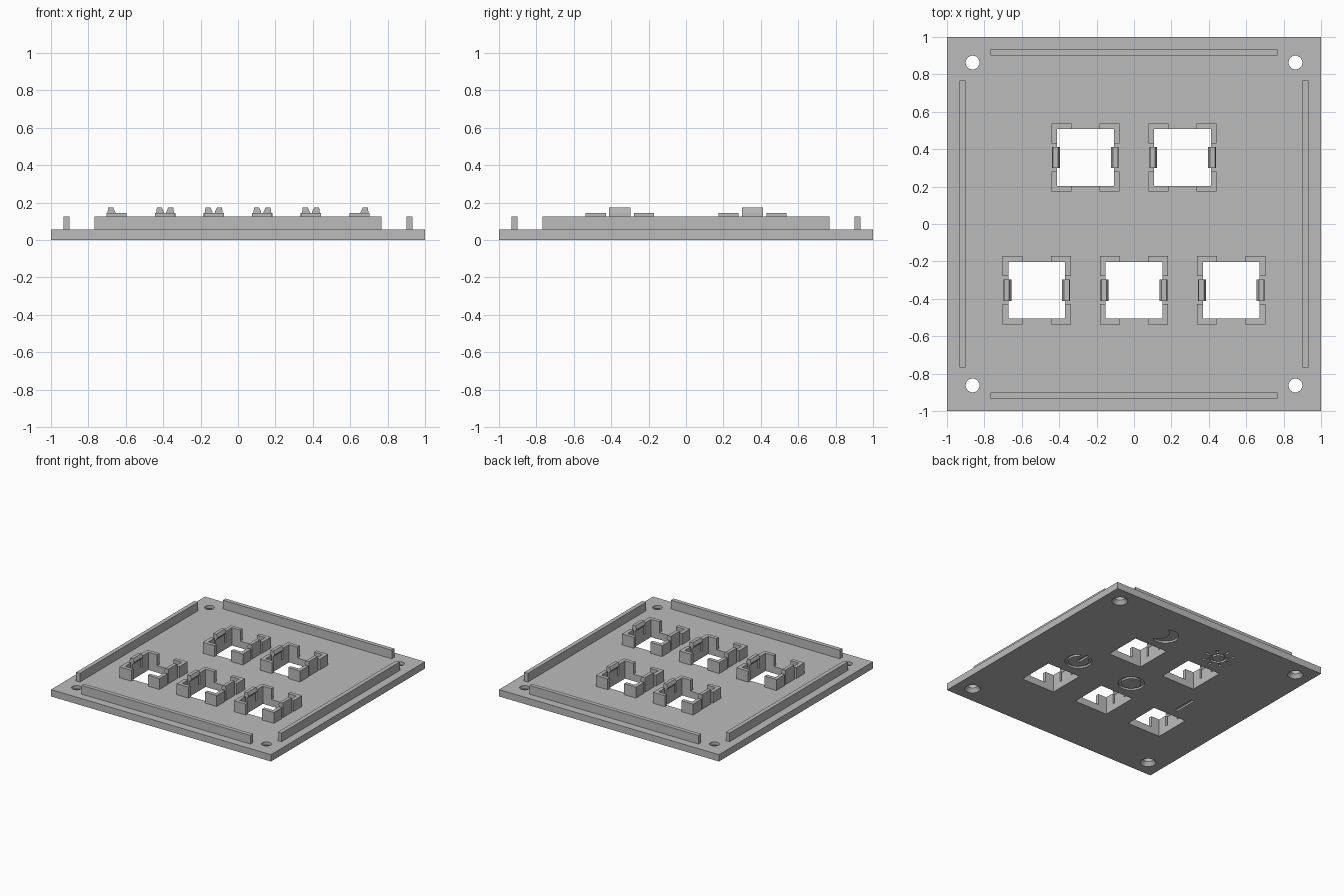
import bpy, bmesh
from math import sin, cos, pi, radians

cube = bpy.data.objects.get("Cube")
if cube:
    bpy.data.objects.remove(cube, do_unlink=True)

grey = bpy.data.materials.new("plain_grey")
grey.use_nodes = True
COLOUR = (0.5, 0.5, 0.5, 1)
grey.diffuse_color = COLOUR
grey.node_tree.nodes["Principled BSDF"].inputs["Base Color"].default_value = COLOUR

TOP = 0.056            # top of the base plate
DEPTH = 0.015          # depth of the engraved symbols
HALF = 0.152           # half width of a button opening
TOP_ROW = [(-0.26, 0.356), (0.26, 0.356)]
LOW_ROW = [(-0.52, -0.354), (0, -0.354), (0.52, -0.354)]


def loft(bm, rings, cyclic=False):
    """Bridge rings of points; cap the ends unless the rings form a loop."""
    vs = [[bm.verts.new(p) for p in ring] for ring in rings]
    pairs = list(zip(vs, vs[1:])) + ([(vs[-1], vs[0])] if cyclic else [])
    for a, b in pairs:
        n = len(a)
        for i in range(n):
            j = (i + 1) % n
            bm.faces.new((a[i], a[j], b[j], b[i]))
    if not cyclic:
        bm.faces.new(vs[0])
        bm.faces.new(vs[-1])


def prism(bm, pts, z0, z1):
    loft(bm, [[(x, y, z) for x, y in pts] for z in (z0, z1)])


def box(bm, x, y, hx, hy, z0, z1):
    prism(bm, [(x - hx, y - hy), (x + hx, y - hy), (x + hx, y + hy), (x - hx, y + hy)], z0, z1)


def circle(x, y, r, n=32):
    return [(x + r * cos(2 * pi * i / n), y + r * sin(2 * pi * i / n)) for i in range(n)]


def band(bm, x, y, r0, r1, start=0, end=360, n=40):
    """Engraving cutter: a ring, or part of one."""
    full = end - start == 360
    rings = []
    for i in range(n if full else n + 1):
        a = radians(start + (end - start) * i / n)
        rings.append([(x + r * cos(a), y + r * sin(a), z)
                      for r, z in ((r0, -0.01), (r1, -0.01), (r1, DEPTH), (r0, DEPTH))])
    loft(bm, rings, full)


def finish(bm, name):
    bmesh.ops.recalc_face_normals(bm, faces=bm.faces)
    mesh = bpy.data.meshes.new(name)
    bm.to_mesh(mesh)
    bm.free()
    mesh.materials.append(grey)
    ob = bpy.data.objects.new(name, mesh)
    bpy.context.collection.objects.link(ob)
    return ob


# Base plate
bm = bmesh.new()
box(bm, 0, 0, 1, 1, 0, TOP)
plate = finish(bm, "base_plate")

# Cutter: button openings and countersunk screw holes
bm = bmesh.new()
for x, y in TOP_ROW + LOW_ROW:
    box(bm, x, y, HALF, HALF, -0.02, 0.1)
for sx in (-1, 1):
    for sy in (-1, 1):
        loft(bm, [[(x, y, z) for x, y in circle(sx * 0.863, sy * 0.863, r)]
                  for r, z in ((0.06, -0.02), (0.06, 0), (0.037, 0.03), (0.037, 0.1))])

# Cutter: symbols engraved in the underside
UP = 0.322
mx, my = TOP_ROW[1][0], TOP_ROW[1][1] + UP          # crescent
outer = [(mx + 0.1 * cos(radians(a)), my + 0.1 * sin(radians(a))) for a in range(60, 301, 10)]
tip = 0.1 * sin(radians(60))
inner_c, inner_r = 0.075, (0.025 ** 2 + tip ** 2) ** 0.5
swing = 106
inner = [(mx + inner_c + inner_r * cos(radians(a)), my + inner_r * sin(radians(a)))
         for a in range(360 - swing - 8, swing + 7, -12)]
prism(bm, outer + inner, -0.01, DEPTH)

sx, sy = TOP_ROW[0][0], TOP_ROW[0][1] + UP          # sun
band(bm, sx, sy, 0.045, 0.065)
for i in range(8):
    mid = i * 45
    band(bm, sx, sy, 0.082, 0.122, mid - 5, mid + 5, 2)

bx, by = LOW_ROW[0][0], LOW_ROW[0][1] + UP          # bar
box(bm, bx, by, 0.014, 0.1, -0.01, DEPTH)

band(bm, LOW_ROW[1][0], LOW_ROW[1][1] + UP, 0.075, 0.1)   # ring

px, py = LOW_ROW[2][0], LOW_ROW[2][1] + UP          # broken ring with a stroke
band(bm, px, py, 0.078, 0.102, 120, 420)
box(bm, px, py + 0.05, 0.013, 0.055, -0.01, DEPTH)

cutter = finish(bm, "plate_cutter")
cutter.hide_render = True
mod = plate.modifiers.new("cut", "BOOLEAN")
mod.operation = "DIFFERENCE"
mod.solver = "EXACT"
mod.object = cutter
bpy.context.view_layer.objects.active = plate
bpy.ops.object.modifier_apply(modifier=mod.name)
bpy.data.objects.remove(cutter, do_unlink=True)

# Rails along the four edges
for name, x, y, hx, hy in (("front_rail", 0, -0.917, 0.768, 0.017),
                           ("back_rail", 0, 0.917, 0.768, 0.017),
                           ("right_rail", -0.917, 0, 0.017, 0.768),
                           ("left_rail", 0.917, 0, 0.017, 0.768)):
    bm = bmesh.new()
    box(bm, x, y, hx, hy, TOP, 0.127)
    finish(bm, name)

# Corner brackets and snap clips around each opening
OUT, ARM = 0.182, 0.075
L_SHAPE = [(OUT, OUT), (ARM, OUT), (ARM, HALF), (HALF, HALF), (HALF, ARM), (OUT, ARM)]
CLIP = [(0.178, TOP), (HALF, TOP), (HALF, 0.125), (0.136, 0.145),
        (0.136, 0.15), (0.147, 0.173), (0.174, 0.173), (0.178, 0.145)]
for i, (x, y) in enumerate(TOP_ROW + LOW_ROW, 1):
    bm = bmesh.new()
    for sx in (-1, 1):
        for sy in (-1, 1):
            prism(bm, [(x + sx * u, y + sy * v) for u, v in L_SHAPE], TOP, 0.146)
    finish(bm, f"corner_brackets_{i}")
    bm = bmesh.new()
    for sx in (-1, 1):
        loft(bm, [[(x + sx * u, y + v, z) for u, z in CLIP] for v in (-0.057, 0.057)])
    finish(bm, f"snap_clips_{i}")
